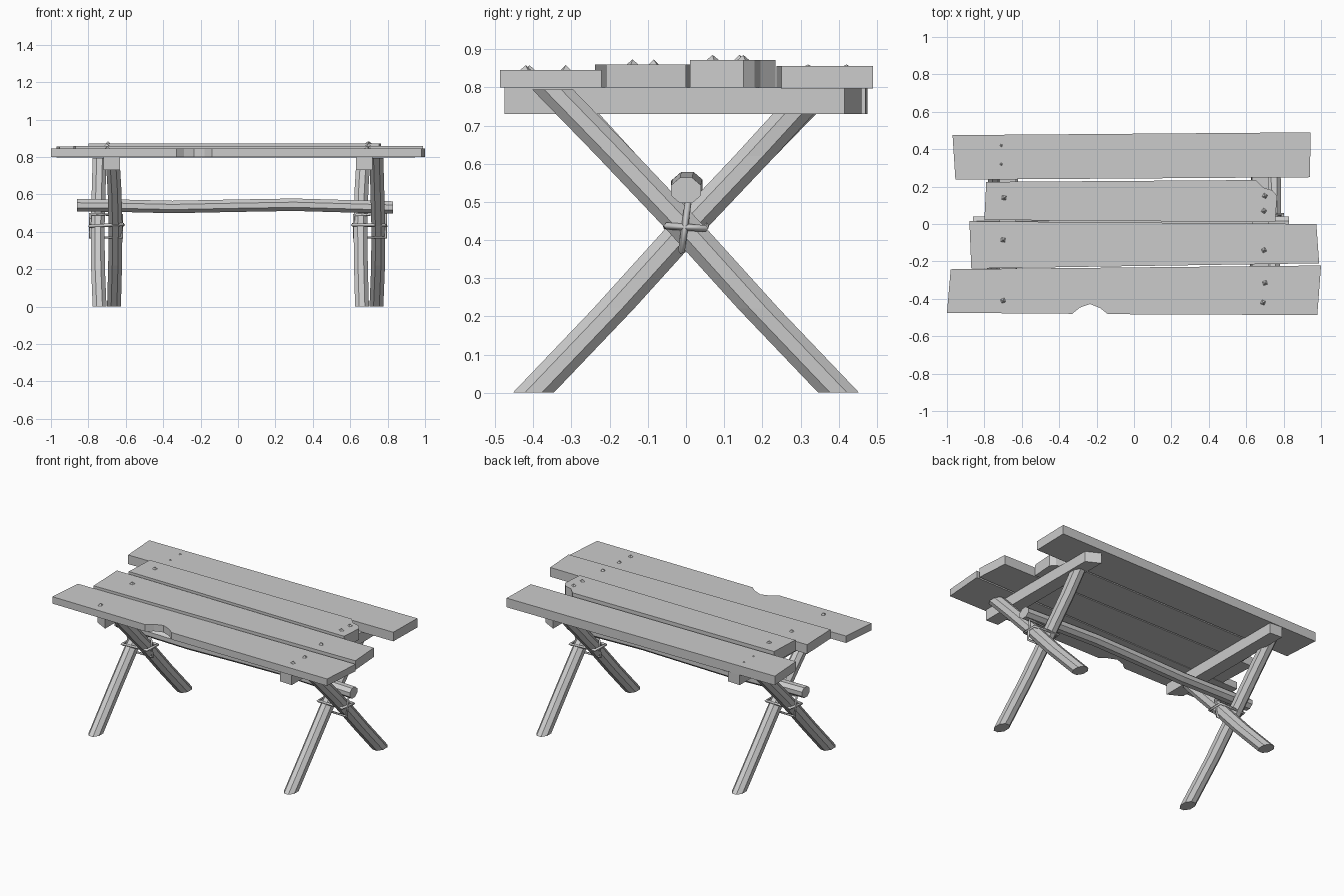
import bpy, bmesh, math, random
from mathutils import Vector

random.seed(4)
cube = bpy.data.objects.get("Cube")
if cube:
    bpy.data.objects.remove(cube, do_unlink=True)

wood = bpy.data.materials.new("weathered grey")
wood.use_nodes = True
wood.diffuse_color = (0.6, 0.6, 0.6, 1)
wood.node_tree.nodes["Principled BSDF"].inputs["Base Color"].default_value = wood.diffuse_color


def add_mesh(name, bm):
    bmesh.ops.recalc_face_normals(bm, faces=bm.faces)
    mesh = bpy.data.meshes.new(name)
    bm.to_mesh(mesh)
    bm.free()
    mesh.materials.append(wood)
    ob = bpy.data.objects.new(name, mesh)
    bpy.context.collection.objects.link(ob)
    return ob


def slab(name, outline, z0, z1):
    """Outline in plan, extruded from z0 to z1."""
    bm = bmesh.new()
    base = bm.faces.new([bm.verts.new((x, y, z0)) for x, y in outline])
    top = bmesh.ops.extrude_face_region(bm, geom=[base])["geom"]
    bmesh.ops.translate(bm, vec=(0, 0, z1 - z0),
                        verts=[v for v in top if isinstance(v, bmesh.types.BMVert)])
    return add_mesh(name, bm)


def pole(name, path, u, v, sides=8):
    """Octagonal rings with half axes u and v along a path, capped."""
    bm = bmesh.new()
    rings = []
    for p in path:
        ring = []
        for i in range(sides):
            a = 2 * math.pi * (i + 0.5) / sides
            ring.append(bm.verts.new(Vector(p) + Vector(u) * math.cos(a) + Vector(v) * math.sin(a)))
        rings.append(ring)
    for a, b in zip(rings, rings[1:]):
        for i in range(sides):
            j = (i + 1) % sides
            bm.faces.new((a[i], a[j], b[j], b[i]))
    bm.faces.new(rings[0])
    bm.faces.new(rings[-1])
    return add_mesh(name, bm)


def rope(name, points):
    """Closed angular rope loop."""
    curve = bpy.data.curves.new(name, "CURVE")
    curve.dimensions = "3D"
    curve.bevel_depth = 0.009
    curve.bevel_resolution = 0
    line = curve.splines.new("POLY")
    line.points.add(len(points) - 1)
    for pt, co in zip(line.points, points):
        pt.co = (*co, 1)
    line.use_cyclic_u = True
    curve.materials.append(wood)
    ob = bpy.data.objects.new(name, curve)
    bpy.context.collection.objects.link(ob)
    return ob


# Table top planks, one notched and one with a broken corner
bottom = 0.8
slab("front_plank", [(-1, -0.475), (-0.33, -0.48), (-0.29, -0.447), (-0.235, -0.428),
                     (-0.18, -0.45), (-0.14, -0.482), (0.98, -0.487), (1, -0.222),
                     (-0.98, -0.242)], bottom, 0.845)
slab("front_middle_plank", [(-0.87, -0.238), (0.99, -0.21), (0.975, 0), (-0.88, 0.015)],
     bottom, 0.86)
slab("back_middle_plank", [(-0.8, 0.022), (0.755, 0.01), (0.765, 0.15), (0.74, 0.18),
                           (0.69, 0.195), (0.65, 0.235), (-0.79, 0.225)], bottom, 0.872)
slab("back_plank", [(-0.955, 0.237), (0.94, 0.25), (0.945, 0.49), (-0.97, 0.475)],
     bottom - 0.003, 0.856)

# Pyramid nail heads: x, y, base height, rise
nails = [(-0.71, 0.42, 0.856, 0.004), (-0.71, 0.32, 0.856, 0.004),
         (-0.695, 0.14, 0.872, 0.013), (0.7, 0.15, 0.872, 0.013), (0.695, 0.07, 0.872, 0.013),
         (-0.7, -0.085, 0.86, 0.013), (0.695, -0.14, 0.86, 0.013),
         (-0.7, -0.41, 0.845, 0.013), (0.7, -0.315, 0.845, 0.013), (0.69, -0.42, 0.845, 0.013)]
for x, y, z, rise in nails:
    bm = bmesh.new()
    bmesh.ops.create_cone(bm, cap_ends=True, segments=4, radius1=0.028, radius2=0,
                          depth=rise + 0.01)
    nail = add_mesh("nail_head", bm)
    nail.location = (x, y, z + (rise - 0.01) / 2)
    nail.rotation_euler.z = random.uniform(0.1, 1.4)

# Trestles: the right-hand one is the left-hand one turned half around
for side, s in (("left", 1), ("right", -1)):
    def turn(points):
        return [(s * p[0], s * p[1], *p[2:]) for p in points]

    slab(side + "_cross_beam", turn([(0.632, -0.47), (0.718, -0.475), (0.718, 0.415), (0.632, 0.46)]),
         0.73, bottom)
    across, along = (0.04, 0, 0), (0, 0.058, 0)
    pole(side + "_outer_leg", turn([(0.74, 0.4, 0), (0.749, 0.19, 0.22), (0.75, 0, 0.43),
                                    (0.745, -0.18, 0.62), (0.74, -0.35, 0.795)]), across, along)
    pole(side + "_inner_leg", turn([(0.663, -0.4, 0), (0.657, -0.19, 0.22), (0.655, 0, 0.43),
                                    (0.66, 0.18, 0.62), (0.667, 0.285, 0.735)]), across, along)

    # Lashing around the crossing
    rope(side + "_flat_lashing", turn([(0.61, -0.05, 0.437), (0.785, -0.052, 0.437),
                                       (0.795, 0.052, 0.43), (0.615, 0.055, 0.44)]))
    rope(side + "_upright_lashing", turn([(0.62, -0.01, 0.37), (0.79, -0.012, 0.37),
                                          (0.79, 0.005, 0.495), (0.62, 0.005, 0.49)]))

# Wavy log resting in the crossings
pole("stretcher_log", [(-0.86, 0, 0.542), (-0.65, 0, 0.54), (-0.35, 0.002, 0.533),
                       (0, 0.004, 0.54), (0.3, 0.004, 0.545), (0.55, 0.002, 0.538),
                       (0.83, 0, 0.53)], (0, 0.042, 0), (0, 0, 0.036))
